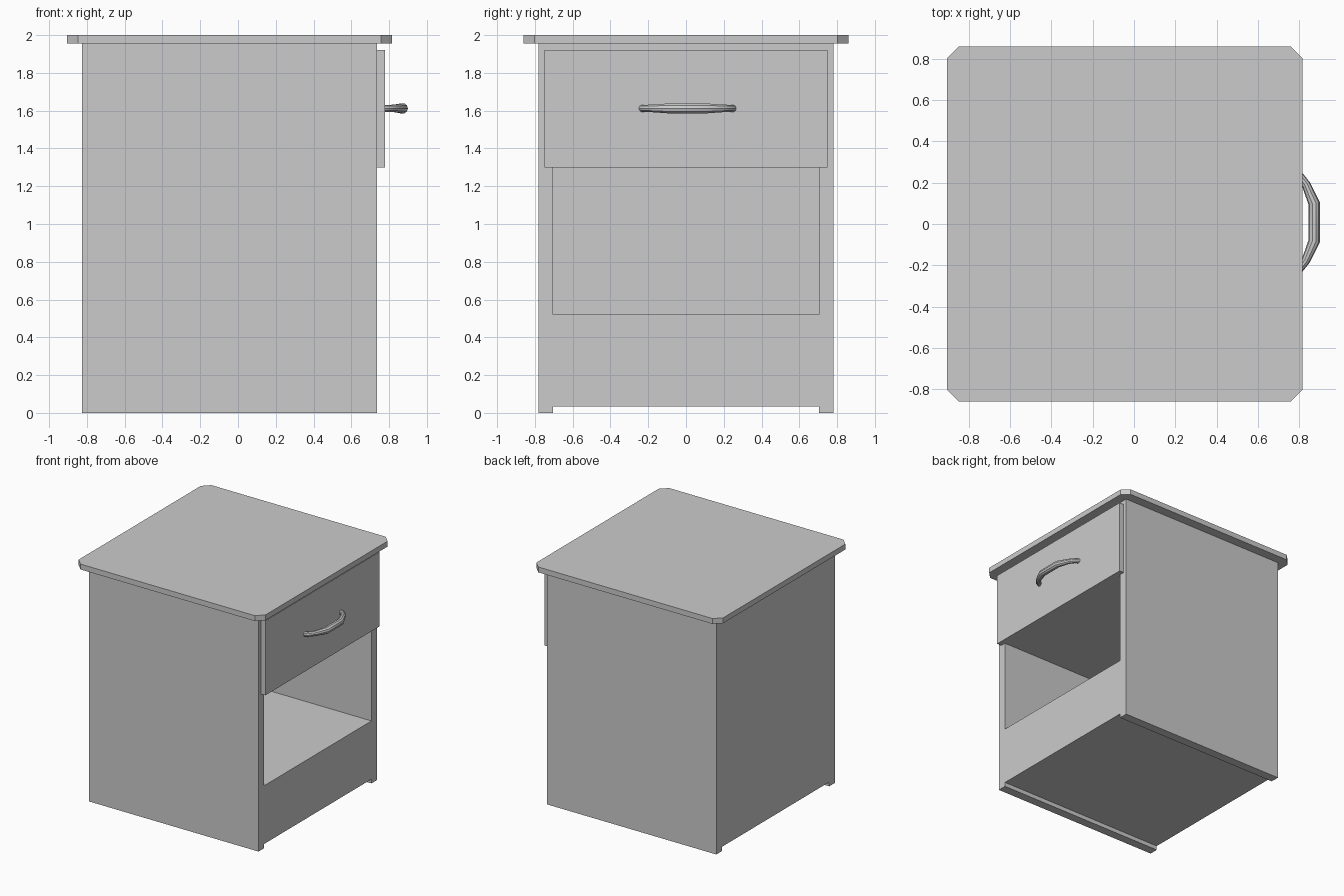
import bpy, bmesh

if "Cube" in bpy.data.objects:
    bpy.data.objects.remove(bpy.data.objects["Cube"])


def box(name, x, y, z):
    """Axis-aligned box from min/max pairs."""
    bm = bmesh.new()
    bmesh.ops.create_cube(bm, size=1)
    for v in bm.verts:
        v.co = [r[0] if c < 0 else r[1] for c, r in zip(v.co, (x, y, z))]
    mesh = bpy.data.meshes.new(name)
    bm.to_mesh(mesh)
    bm.free()
    ob = bpy.data.objects.new(name, mesh)
    bpy.context.collection.objects.link(ob)
    return ob


def cut(target, cutter):
    mod = target.modifiers.new(cutter.name, 'BOOLEAN')
    mod.operation = 'DIFFERENCE'
    mod.solver = 'EXACT'
    mod.object = cutter
    bpy.context.view_layer.objects.active = target
    bpy.ops.object.modifier_apply(modifier=mod.name)
    bpy.data.objects.remove(cutter)


# Cabinet body with open shelf and two side runners underneath
body = box("cabinet_body", (-0.825, 0.735), (-0.78, 0.78), (0, 1.955))
cut(body, box("shelf_cutter", (-0.75, 1.0), (-0.705, 0.705), (0.52, 1.30)))
cut(body, box("underside_cutter", (-1.0, 1.0), (-0.705, 0.705), (-0.1, 0.035)))

# Table top with clipped corners
top = box("table_top", (-0.905, 0.815), (-0.86, 0.86), (1.955, 2.0))
bm = bmesh.new()
bm.from_mesh(top.data)
corners = [e for e in bm.edges if abs(e.verts[0].co.z - e.verts[1].co.z) > 0.01]
bmesh.ops.bevel(bm, geom=corners, offset=0.057, segments=1, affect='EDGES')
bm.to_mesh(top.data)
bm.free()

# Drawer front
box("drawer_front", (0.735, 0.777), (-0.75, 0.75), (1.30, 1.92))

# Bowed drawer handle, thicker in the middle
half = [(0.765, 0.242, 0.7), (0.80, 0.228, 0.7), (0.832, 0.185, 0.75), (0.872, 0.092, 1.0)]
path = [(x, -y, r) for x, y, r in half] + half[::-1]
curve = bpy.data.curves.new("drawer_handle", 'CURVE')
curve.dimensions = '3D'
curve.bevel_depth = 0.028
curve.bevel_resolution = 3
curve.use_fill_caps = True
spline = curve.splines.new('POLY')
spline.points.add(len(path) - 1)
for p, (x, y, r) in zip(spline.points, path):
    p.co = (x, y + 0.008, 1.612, 1)
    p.radius = r
handle = bpy.data.objects.new("drawer_handle", curve)
bpy.context.collection.objects.link(handle)
bpy.ops.object.select_all(action='DESELECT')
handle.select_set(True)
bpy.context.view_layer.objects.active = handle
bpy.ops.object.convert(target='MESH')
bpy.ops.object.shade_smooth_by_angle()
